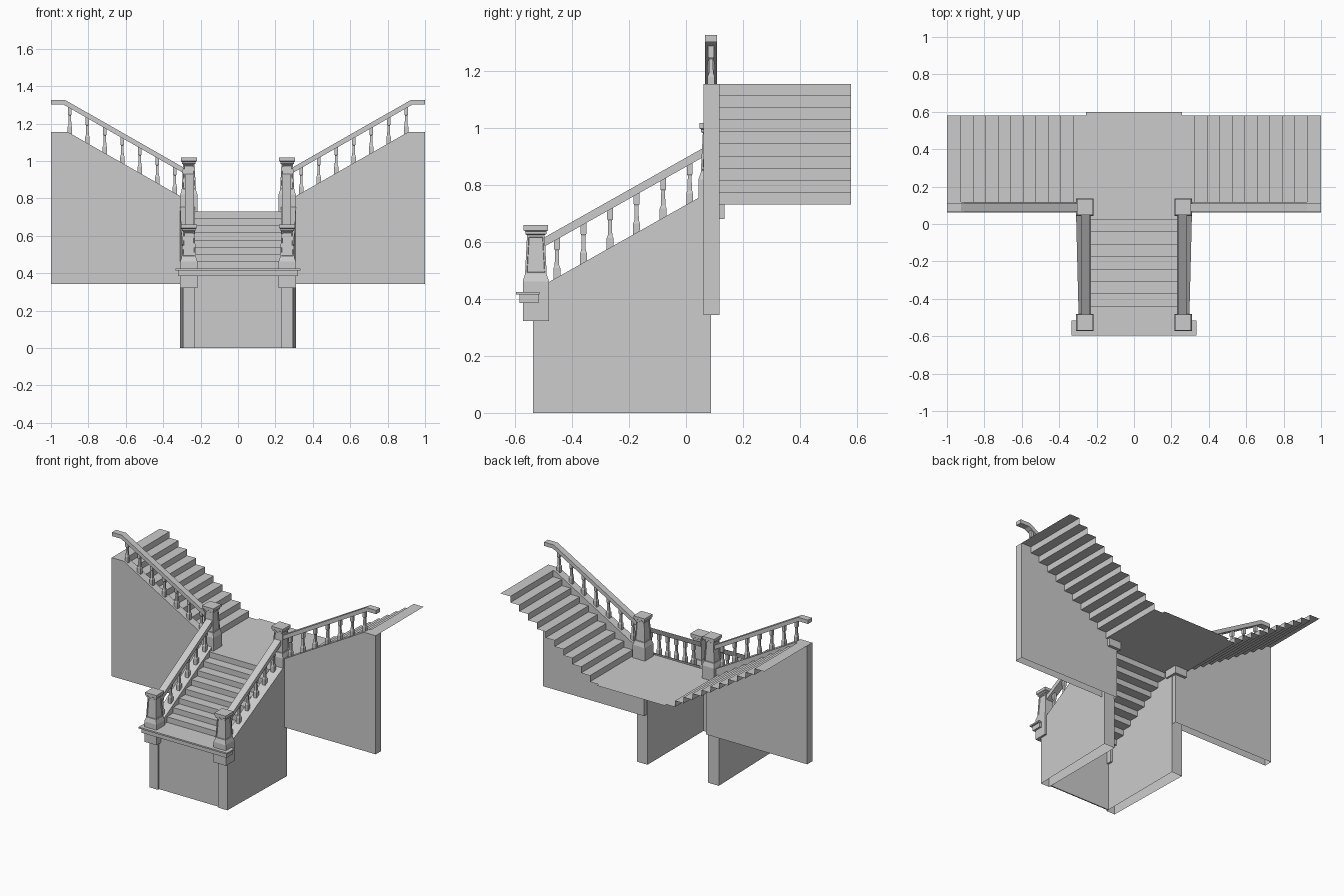
import bpy, bmesh
from mathutils import Vector

cube = bpy.data.objects.get("Cube")
if cube:
    bpy.data.objects.remove(cube, do_unlink=True)

stone = bpy.data.materials.new("grey_stone")
stone.use_nodes = True
GREY = (0.6, 0.6, 0.6, 1)
stone.diffuse_color = GREY
stone.node_tree.nodes["Principled BSDF"].inputs["Base Color"].default_value = GREY


def finish(bm, name, recalc=True):
    if recalc:
        bmesh.ops.recalc_face_normals(bm, faces=bm.faces)
    mesh = bpy.data.meshes.new(name)
    bm.to_mesh(mesh)
    bm.free()
    mesh.materials.append(stone)
    obj = bpy.data.objects.new(name, mesh)
    bpy.context.collection.objects.link(obj)
    return obj


def prism(name, profile, offset, open_bottom=False):
    """Extrude a planar profile; optionally leave the underside open."""
    bm = bmesh.new()
    face = bm.faces.new([bm.verts.new(p) for p in profile])
    ext = bmesh.ops.extrude_face_region(bm, geom=[face], use_keep_orig=True)
    for v in ext["geom"]:
        if isinstance(v, bmesh.types.BMVert):
            v.co += Vector(offset)
    bmesh.ops.recalc_face_normals(bm, faces=bm.faces)
    if open_bottom:
        bm.normal_update()
        under = [f for f in bm.faces if f.normal.z < -0.9]
        bmesh.ops.delete(bm, geom=under, context='FACES_ONLY')
    return finish(bm, name, recalc=False)


def box(name, x0, x1, y0, y1, z0, z1):
    return prism(name, [(x0, y0, z0), (x1, y0, z0), (x1, y1, z0), (x0, y1, z0)], (0, 0, z1 - z0))


def strip(name, path, offset):
    """Thin sheet swept from a path, with its faces turned upward."""
    bm = bmesh.new()
    a = [bm.verts.new(p) for p in path]
    b = [bm.verts.new(Vector(p) + Vector(offset)) for p in path]
    for i in range(len(path) - 1):
        bm.faces.new((a[i], a[i + 1], b[i + 1], b[i]))
    bm.normal_update()
    if sum(f.normal.z for f in bm.faces) < 0:
        bmesh.ops.reverse_faces(bm, faces=bm.faces)
    return finish(bm, name, recalc=False)


def square_loft(name, x, y, z, rings, panel_ring=None):
    """Stack of square sections (height, half width), with optional sunk panels."""
    bm = bmesh.new()
    loops, panels = [], []
    for h, r in rings:
        loops.append([bm.verts.new((x + i * r, y + j * r, z + h))
                      for i, j in ((-1, -1), (1, -1), (1, 1), (-1, 1))])
    for n, (lo, hi) in enumerate(zip(loops, loops[1:])):
        for k in range(4):
            m = (k + 1) % 4
            f = bm.faces.new((lo[k], lo[m], hi[m], hi[k]))
            if n == panel_ring:
                panels.append(f)
    bm.faces.new(loops[0][::-1])
    bm.faces.new(loops[-1])
    bm.normal_update()
    if panels:
        bmesh.ops.inset_individual(bm, faces=panels, thickness=0.009, depth=0)
        bmesh.ops.inset_individual(bm, faces=panels, thickness=0.002, depth=-0.004)
    return finish(bm, name, recalc=False)


def baluster(name, x, y, z0, z1):
    h = z1 - z0
    square_loft(name, x, y, z0 - 0.012,
                [(0, .012), (.045, .012), (.055, .008), (h * .8, .0065),
                 (h * .84, .010), (h + .02, .010)])


POST = [(0, .046), (.14, .046), (.165, .038), (.302, .031), (.306, .037),
        (.315, .037), (.319, .043), (.338, .043)]
LANDING, FIRST = 0.731, 0.425
LOW_SLOPE, UP_SLOPE = 0.563, 0.57

# Lower flight and landing
treads = 8
rise, run = (LANDING - FIRST) / treads, 0.066
path = [(-.232, -.515, FIRST)]
for i in range(treads):
    y = -.44 + i * run
    path += [(-.232, y, FIRST + i * rise), (-.232, y, FIRST + (i + 1) * rise)]
path.append((-.232, .115, LANDING))
strip("lower_flight", path, (.464, 0, 0))
strip("landing", [(-.257, .115, LANDING), (-.257, .6, LANDING)], (.514, 0, 0))

# Bottom tread and front panel
box("bottom_tread", -.335, .335, -.597, -.515, .415, FIRST)
box("bottom_riser", -.322, .322, -.585, -.517, .385, .415)
box("front_panel", -.232, .232, -.525, -.517, 0, .387)


def low_wall_top(y):
    return .46 + (y + .48) * LOW_SLOPE


def low_rail_top(y):
    return .62 + (y + .49) * LOW_SLOPE


def up_wall_top(x):
    return .81 + (x - .305) * UP_SLOPE


def up_rail_top(x):
    return .973 + (x - .305) * UP_SLOPE


for s, side in ((1, "left"), (-1, "right")):
    # Lower side wall, flaring slightly toward the back
    wall = prism(side + "_lower_wall",
                 [(s * .23, -.537, 0), (s * .23, .088, 0),
                  (s * .23, .088, low_wall_top(.06)), (s * .23, .06, low_wall_top(.06)),
                  (s * .23, -.537, low_wall_top(-.537))], (s * .08, 0, 0), True)
    for v in wall.data.vertices:
        if abs(v.co.x) > .25 and v.co.y < -.5:
            v.co.x = s * .295

    # Newel posts
    square_loft(side + "_lower_post", s * .263, -.527, .322, POST, 2)
    square_loft(side + "_upper_post", s * .263, .09, .68, POST, 2)

    # Lower handrail and balusters
    ends = (-.5, .065)
    prism(side + "_lower_rail",
          [(s * .235, y, low_rail_top(y)) for y in ends]
          + [(s * .235, y, low_rail_top(y) - .032) for y in ends[::-1]], (s * .048, 0, 0))
    for i in range(6):
        y = -.453 + i * .0932
        baluster(side + "_lower_baluster", s * .259, y, low_wall_top(y), low_rail_top(y) - .032)

    # Upper wall, open underneath
    top = .91
    prism(side + "_upper_wall",
          [(s * x, .062, z) for x, z in ((.235, .343), (1, .343), (1, 1.155),
           (top, 1.155), (.235, up_wall_top(.235)))], (0, .055, 0), True)

    # Upper handrail with a level end, and balusters
    bend = .305 + (1.327 - .973) / UP_SLOPE
    outline = [(.27, up_rail_top(.27)), (bend, 1.327), (1, 1.327), (1, 1.301),
               (bend + .006, 1.301), (.27, up_rail_top(.27) - .03)]
    prism(side + "_upper_rail", [(s * x, .066, z) for x, z in outline], (0, .043, 0))
    for i in range(7):
        x = .338 + i * .0935
        baluster(side + "_upper_baluster", s * x, .088, up_wall_top(x), up_rail_top(x) - .03)

    # Upper flight
    steps = 10
    up = (1.155 - LANDING) / steps
    path = [(s * .257, .115, LANDING)]
    for i in range(steps):
        x = s * (.322 + i * .067)
        path += [(x, .115, LANDING + i * up), (x, .115, LANDING + (i + 1) * up)]
    path.append((s, .115, 1.155))
    strip(side + "_upper_flight", path, (0, .465, 0))
